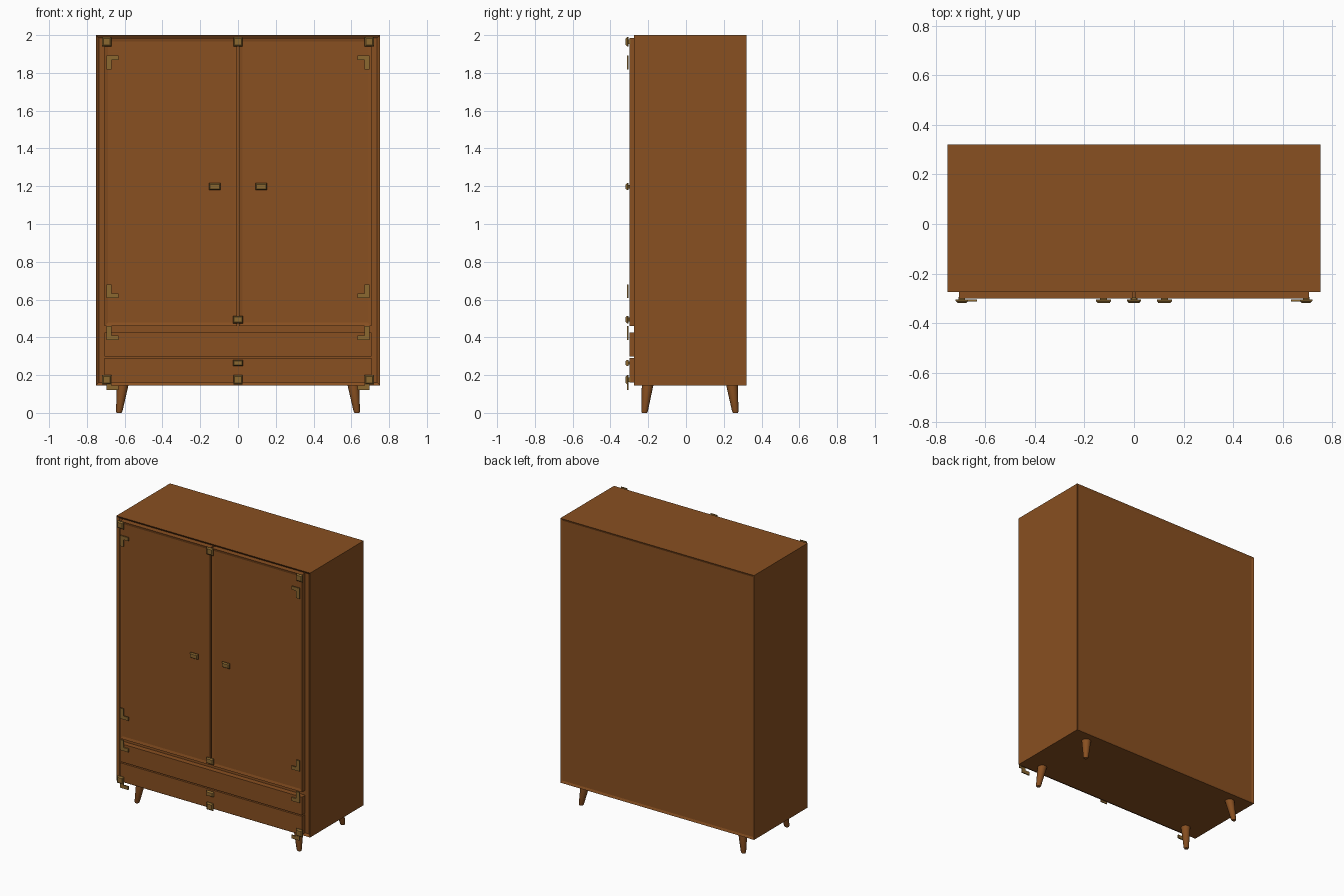
import bpy
import bmesh
from mathutils import Vector

cube = bpy.data.objects.get("Cube")
if cube:
    bpy.data.objects.remove(cube, do_unlink=True)


def material(name, rgb):
    m = bpy.data.materials.new(name)
    m.use_nodes = True
    m.diffuse_color = (*rgb, 1)
    m.node_tree.nodes["Principled BSDF"].inputs["Base Color"].default_value = (*rgb, 1)
    return m


wood = material("walnut wood", (0.25, 0.08, 0.015))
brass = material("aged brass", (0.26, 0.14, 0.03))


def finish(name, bm, mat):
    bmesh.ops.recalc_face_normals(bm, faces=bm.faces)
    mesh = bpy.data.meshes.new(name)
    bm.to_mesh(mesh)
    bm.free()
    mesh.materials.append(mat)
    ob = bpy.data.objects.new(name, mesh)
    bpy.context.collection.objects.link(ob)
    return ob


def box_mesh(x, y, z):
    bm = bmesh.new()
    bmesh.ops.create_cube(bm, size=1)
    for v in bm.verts:
        v.co = Vector([(a + b) / 2 + c * (b - a) for (a, b), c in zip((x, y, z), v.co)])
    return bm


def inset_y(bm, side, width, depth):
    """Recess the face that looks along side * y."""
    bm.normal_update()
    face = [f for f in bm.faces if f.normal.y * side > 0.9]
    bmesh.ops.inset_region(bm, faces=face, thickness=width, depth=0)
    for v in face[0].verts:
        v.co.y -= side * depth


def box(name, x, y, z, mat=wood):
    return finish(name, box_mesh(x, y, z), mat)


# Carcass with recessed front opening and back panel
bm = box_mesh((-0.752, 0.752), (-0.275, 0.32), (0.145, 2.0))
inset_y(bm, -1, 0.022, 0.012)
inset_y(bm, 1, 0.022, 0.006)
finish("cabinet_body", bm, wood)

# Two doors with sunk panels
for side, x in (("right", (-0.706, -0.006)), ("left", (0.006, 0.706))):
    bm = box_mesh(x, (-0.3, -0.263), (0.46, 1.985))
    inset_y(bm, -1, 0.025, 0.005)
    finish(side + "_door", bm, wood)

# Drawer fronts
box("upper_drawer", (-0.706, 0.706), (-0.3, -0.263), (0.298, 0.425))
box("lower_drawer", (-0.706, 0.706), (-0.3, -0.263), (0.16, 0.29))


# Brass knob: a plate with a narrower raised face and a short stem
def knob(name, cx, cz, w, h):
    bm = box_mesh((cx - w / 2, cx + w / 2), (-0.311, -0.305), (cz - h / 2, cz + h / 2))
    bm.normal_update()
    face = [f for f in bm.faces if f.normal.y < -0.9]
    bmesh.ops.inset_region(bm, faces=face, thickness=min(w, h) * 0.22)
    for v in face[0].verts:
        v.co.y = -0.319
    finish(name, bm, brass)
    box(name + "_stem", (cx - w / 4, cx + w / 4), (-0.306, -0.294), (cz - h / 4, cz + h / 4), brass)


knob("right_door_handle", -0.123, 1.198, 0.06, 0.036)
knob("left_door_handle", 0.123, 1.198, 0.06, 0.036)
knob("drawer_handle", 0, 0.264, 0.055, 0.034)
knob("door_stop", 0, 0.494, 0.055, 0.04)

# Square brass caps along the top and bottom edges
for level, z in (("top", 1.965), ("bottom", 0.175)):
    for side, x in (("right", -0.695), ("middle", 0), ("left", 0.695)):
        knob(level + "_" + side + "_cap", x, z, 0.05, 0.05)


# L-shaped corner brackets, mirrored left and right
def bracket(name, s, corner_z, up):
    outline = [(0, 0), (0.063, 0), (0.063, 0.024), (0.026, 0.024), (0.026, 0.074), (0, 0.074)]
    bm = bmesh.new()
    verts = [bm.verts.new((s * (0.696 - a), -0.305, corner_z + up * b)) for a, b in outline]
    face = bm.faces.new(verts)
    out = bmesh.ops.extrude_face_region(bm, geom=[face])["geom"]
    for v in out:
        if isinstance(v, bmesh.types.BMVert):
            v.co.y = -0.313
    finish(name, bm, brass)


for s, side in ((-1, "right"), (1, "left")):
    bracket("upper_bracket_" + side, s, 1.892, -1)
    bracket("lower_bracket_" + side, s, 0.607, 1)
    bracket("drawer_bracket_" + side, s, 0.386, 1)
    bracket("base_bracket_" + side, s, 0.122, 1)


# Splayed tapered legs
def leg(name, top, foot):
    bm = bmesh.new()
    rings = ((0, 0.013), (0.008, 0.017), (0.15, 0.031))
    loops = []
    for z, r in rings:
        loop = bmesh.ops.create_circle(bm, segments=20, radius=r)["verts"]
        centre = Vector(foot).lerp(Vector(top), z / 0.15)
        for v in loop:
            v.co += Vector((centre.x, centre.y, z))
        loops.append(loop)
    for a, b in zip(loops, loops[1:]):
        for i in range(len(a)):
            j = (i + 1) % len(a)
            bm.faces.new((a[i], a[j], b[j], b[i]))
    bm.faces.new(loops[0])
    bm.faces.new(loops[-1])
    ob = finish(name, bm, wood)
    bpy.ops.object.select_all(action='DESELECT')
    ob.select_set(True)
    bpy.context.view_layer.objects.active = ob
    bpy.ops.object.shade_smooth_by_angle()


for s, side in ((-1, "right"), (1, "left")):
    leg("front_leg_" + side, (s * 0.61, -0.203), (s * 0.63, -0.22))
    leg("back_leg_" + side, (s * 0.61, 0.243), (s * 0.63, 0.262))
